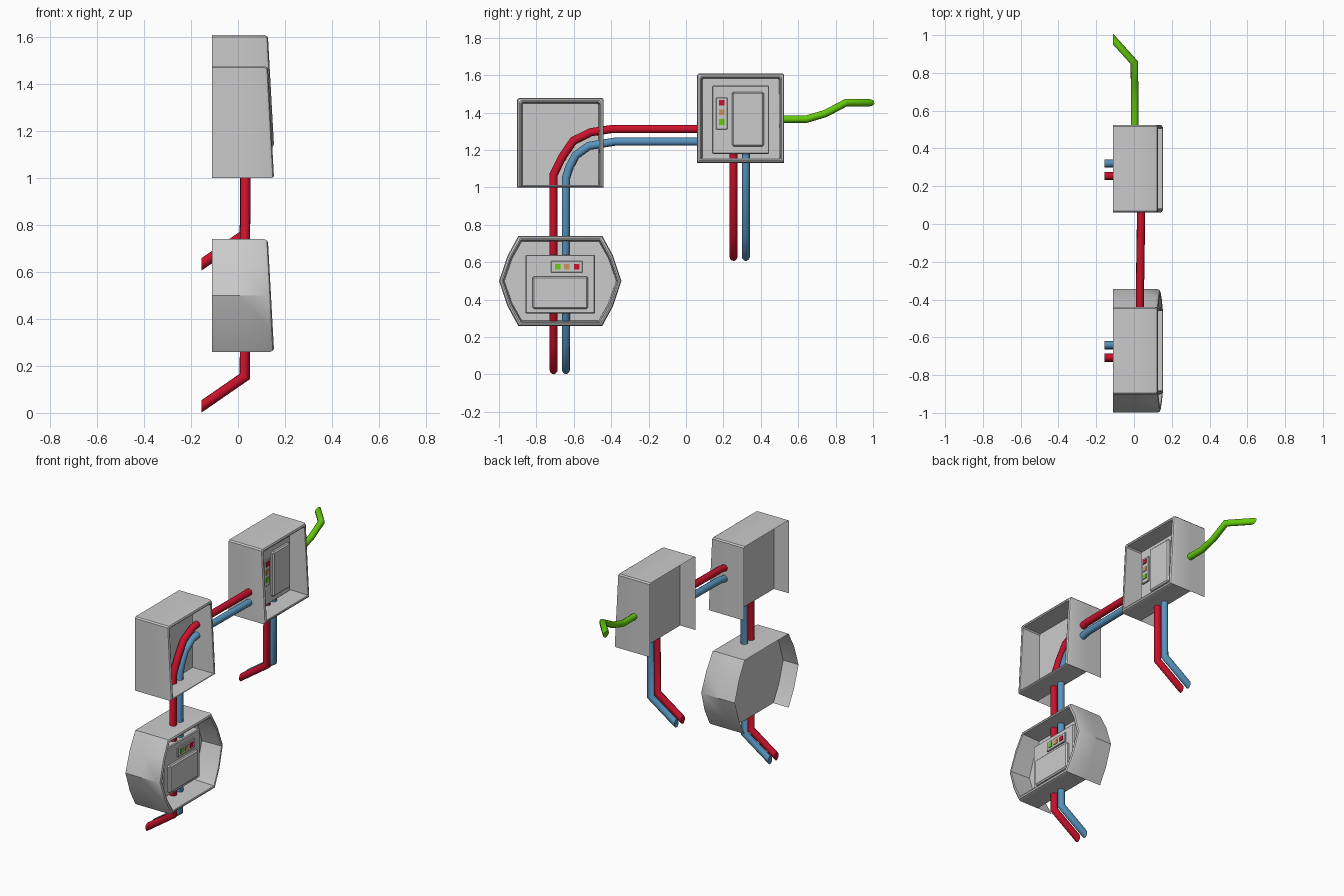
import bpy, bmesh, math
from mathutils import Vector

if "Cube" in bpy.data.objects:
    bpy.data.objects.remove(bpy.data.objects["Cube"])

BACK, PLATE = -0.11, 0.0


def material(name, rgb):
    m = bpy.data.materials.new(name)
    m.diffuse_color = (*rgb, 1)
    m.use_nodes = True
    m.node_tree.nodes["Principled BSDF"].inputs["Base Color"].default_value = m.diffuse_color
    return m


RED = material("red", (0.6, 0.006, 0.025))
BLUE = material("blue", (0.1, 0.3, 0.52))
GREEN = material("green", (0.13, 0.6, 0.004))
ORANGE = material("orange", (0.6, 0.3, 0.1))


def finish(name, bm, mat=None, angle=35):
    bmesh.ops.recalc_face_normals(bm, faces=bm.faces)
    me = bpy.data.meshes.new(name)
    bm.to_mesh(me)
    bm.free()
    ob = bpy.data.objects.new(name, me)
    bpy.context.collection.objects.link(ob)
    if mat:
        me.materials.append(mat)
    bpy.ops.object.select_all(action='DESELECT')
    ob.select_set(True)
    bpy.context.view_layer.objects.active = ob
    bpy.ops.object.shade_smooth_by_angle(angle=math.radians(angle))
    return ob


def housing(name, profile, bottom=1.0):
    """Hood with a slanted open front, a back plate and an open, bottomless rear."""
    ys, zs = [p[0] for p in profile], [p[1] for p in profile]
    y0, y1, z0, z1 = min(ys), max(ys), min(zs), max(zs)
    bm = bmesh.new()

    def ring(inset, x=None, back_off=0):
        out = []
        for y, z in profile:
            fy, fz = (y - y0) / (y1 - y0), (z - z0) / (z1 - z0)
            yy = y0 + inset + fy * (y1 - y0 - 2 * inset)
            lo = inset * bottom
            zz = z0 + lo + fz * (z1 - z0 - inset - lo)
            front = 0.153 - 0.025 * fz - back_off
            out.append(bm.verts.new((front if x is None else x, yy, zz)))
        return out

    rings = [ring(0, BACK), ring(0, PLATE), ring(0, None, 0.016), ring(0.005, None, 0.005),
             ring(0.014), ring(0.021, None, 0.003), ring(0.028, PLATE + 0.002)]
    n = len(profile)
    for k in range(len(rings) - 1):
        a, b = rings[k], rings[k + 1]
        for i in range(n):
            j = (i + 1) % n
            # the floor stops at the back plate
            if k == 0 and abs(zs[i] - z0) < 1e-4 and abs(zs[j] - z0) < 1e-4:
                continue
            bm.faces.new((a[i], a[j], b[j], b[i]))
    bm.faces.new(rings[-1])
    bm.faces.new(rings[1])
    return finish(name, bm)


def block(name, x0, x1, y0, y1, z0, z1, bevel=0.0, mat=None):
    bm = bmesh.new()
    bmesh.ops.create_cube(bm, size=1)
    for v in bm.verts:
        v.co = Vector(((x0 + x1) / 2 + v.co.x * (x1 - x0),
                       (y0 + y1) / 2 + v.co.y * (y1 - y0),
                       (z0 + z1) / 2 + v.co.z * (z1 - z0)))
    if bevel:
        edges = [e for e in bm.edges if all(v.co.x > (x0 + x1) / 2 for v in e.verts)
                 or abs(e.verts[0].co.x - e.verts[1].co.x) > 1e-4]
        bmesh.ops.bevel(bm, geom=edges, offset=bevel, segments=1, affect='EDGES', profile=0.5)
    return finish(name, bm, mat, 20)


def cable(name, points, mat, r=0.022, sides=10):
    """Mitred tube; the last end is cut flat against the wall behind."""
    pts = [Vector(p) for p in points]
    dirs = [(b - a).normalized() for a, b in zip(pts, pts[1:])]
    normals = [dirs[0]] + [(a + b).normalized() for a, b in zip(dirs, dirs[1:])] + [Vector((1, 0, 0))]
    u = dirs[0].orthogonal().normalized()
    w = dirs[0].cross(u)
    cur = []
    for i in range(sides):
        t = 2 * math.pi * i / sides
        cur.append(pts[0] + u * r * math.cos(t) + w * r * math.sin(t))
    bm = bmesh.new()
    prev = [bm.verts.new(p) for p in cur]
    bm.faces.new(prev)
    for d, c, nrm in zip(dirs, pts[1:], normals[1:]):
        cur = [p + d * ((c - p).dot(nrm) / d.dot(nrm)) for p in cur]
        new = [bm.verts.new(p) for p in cur]
        for i in range(sides):
            j = (i + 1) % sides
            bm.faces.new((prev[i], prev[j], new[j], new[i]))
        prev = new
    bm.faces.new(prev)
    return finish(name, bm, mat, 50)


def square(y0, y1, z0, z1, c=0.008):
    return [(y0, z0), (y1, z0), (y1, z1 - c), (y1 - c, z1), (y0 + c, z1), (y0, z1 - c)]


# hoods: corner, upper and barrel-sided lower
housing("corner_hood", square(-0.903, -0.44, 1.0, 1.478), 0.5)
housing("upper_hood", square(0.06, 0.525, 1.13, 1.61))
cy, cz = -0.672, 0.5
right_side = [(0.225, -0.24), (0.282, -0.135), (0.327, 0.0), (0.282, 0.135), (0.225, 0.24)]
barrel = [(cy + y, cz + z) for y, z in right_side] + [(cy - y, cz + z) for y, z in reversed(right_side)]
housing("lower_hood", barrel)

# upper device: plate, door and vertical light strip
block("upper_plate", 0, 0.066, 0.14, 0.445, 1.18, 1.545, 0.005)
block("upper_door", 0.06, 0.086, 0.245, 0.417, 1.22, 1.51, 0.008)
block("upper_light_strip", 0.06, 0.076, 0.16, 0.222, 1.31, 1.48, 0.003)
for z, m in ((1.453, RED), (1.401, ORANGE), (1.35, GREEN)):
    block("upper_light", 0.07, 0.08, 0.177, 0.207, z - 0.015, z + 0.015, 0, m)

# lower device: plate, door and horizontal light strip
block("lower_plate", 0, 0.066, -0.857, -0.487, 0.325, 0.64, 0.005)
block("lower_door", 0.06, 0.086, -0.82, -0.525, 0.35, 0.525, 0.008)
block("lower_light_strip", 0.06, 0.076, -0.722, -0.553, 0.545, 0.607, 0.003)
for y, m in ((-0.685, GREEN), (-0.637, ORANGE), (-0.585, RED)):
    block("lower_light", 0.07, 0.08, y - 0.015, y + 0.015, 0.561, 0.591, 0, m)

# long cables round the corner, from the upper hood to the wall end
bends = (("red", RED, -0.708, [(-0.40, 1.312), (-0.51, 1.295), (-0.602, 1.25), (-0.66, 1.165)], 1.07),
         ("blue", BLUE, -0.642, [(-0.38, 1.245), (-0.52, 1.222), (-0.59, 1.172), (-0.625, 1.105)], 1.05))
for name, mat, y, arc, top in bends:
    path = [(0.038, 0.085, arc[0][1])] + [(0.031, *p) for p in arc]
    path += [(0.031, y, top), (0.029, y, 0.155), (-0.155, y, 0.028)]
    cable("long_cable_" + name, path, mat)

# short cables under the upper hood
for name, mat, y in (("red", RED, 0.254), ("blue", BLUE, 0.32)):
    cable("short_cable_" + name, [(0.031, y, 1.2), (0.029, y, 0.76), (-0.155, y, 0.633)], mat)

# green side cable
cable("side_cable_green", [(0.004, 0.50, 1.365), (0.004, 0.645, 1.365), (0.003, 0.745, 1.395),
                           (0.001, 0.855, 1.453), (-0.11, 0.978, 1.453)], GREEN, 0.02)
